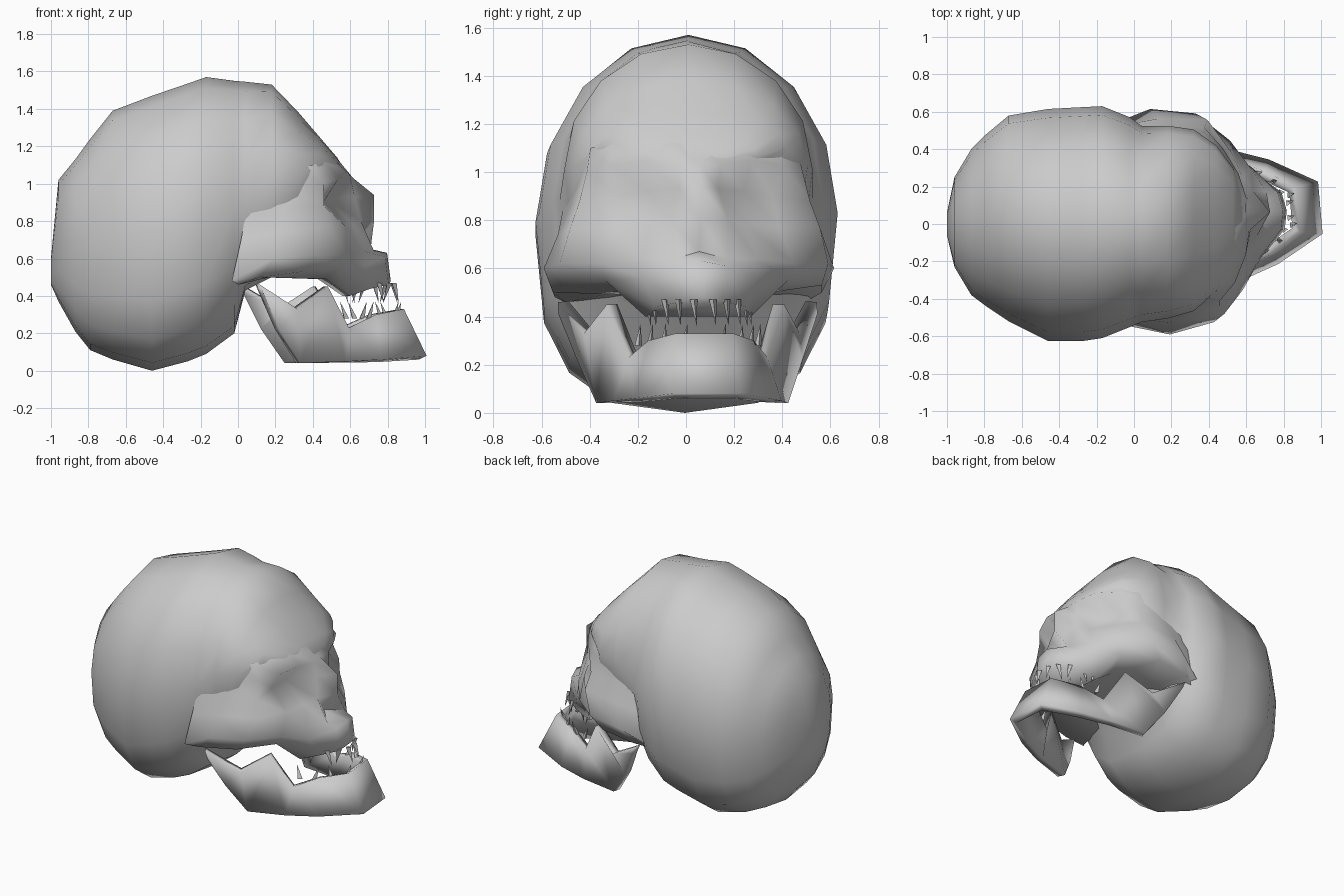
import bpy, bmesh, math
from mathutils import Matrix, Vector

if "Cube" in bpy.data.objects:
    bpy.data.objects.remove(bpy.data.objects["Cube"])

YAW = Matrix.Rotation(math.radians(5), 4, 'Z')   # face is turned slightly


def finish(name, bm, angle):
    bmesh.ops.recalc_face_normals(bm, faces=bm.faces)
    me = bpy.data.meshes.new(name)
    bm.to_mesh(me)
    bm.free()
    ob = bpy.data.objects.new(name, me)
    bpy.context.collection.objects.link(ob)
    bpy.ops.object.select_all(action='DESELECT')
    ob.select_set(True)
    bpy.context.view_layer.objects.active = ob
    bpy.ops.object.shade_smooth_by_angle(angle=math.radians(angle))
    return ob


def sheet(bm, rows):
    vs = [[bm.verts.new(p) for p in r] for r in rows]
    for a, b in zip(vs, vs[1:]):
        for i in range(len(a) - 1):
            bm.faces.new((a[i], a[i + 1], b[i + 1], b[i]))
    return vs


def both_sides(half):
    # half row from midline outwards -> full row
    return [(x, -y, z) for x, y, z in reversed(half) if y > 0] + list(half)


# Cranium: cross-sections along x (x, bottom, top, half width, sideways shift)
sections = [(-1.0, .46, .6, .06, 0), (-.96, .37, 1.02, .24, .01), (-.87, .21, 1.13, .39, .01),
            (-.79, .11, 1.24, .46, .02), (-.67, .06, 1.39, .55, .03), (-.46, .0, 1.47, .62, -.005),
            (-.27, .05, 1.535, .625, 0), (-.17, .09, 1.57, .62, .01), (-.02, .2, 1.55, .56, .01),
            (.04, .43, 1.545, .525, 0), (.18, .5, 1.53, .515, .01), (.32, .66, 1.385, .485, .02),
            (.44, .96, 1.245, .39, .03), (.53, 1.0, 1.14, .26, .04), (.58, 1.03, 1.06, .1, .05)]
N = 16
bm = bmesh.new()
rings = []
for x, lo, hi, w, cy in sections:
    ring = []
    mid = min(max((lo + hi) / 2, .7), .88) if lo < .5 and hi > 1.1 else (lo + hi) / 2
    for i in range(N):
        t = 2 * math.pi * i / N
        c, s = round(math.cos(t), 5), round(math.sin(t), 5)
        e = 1.0 if c > 0 else .74
        h = hi - mid if c > 0 else mid - lo
        ring.append(bm.verts.new((x, cy + math.copysign(abs(s) ** e, s) * w,
                                  mid + math.copysign(abs(c) ** e, c) * h)))
    rings.append(ring)
for a, b in zip(rings, rings[1:]):
    for i in range(N):
        j = (i + 1) % N
        bm.faces.new((a[i], a[j], b[j], b[i]))
bm.faces.new(rings[0])
bm.faces.new(rings[-1])
finish("cranium", bm, 80)

# Face: half rows from midline to temple, brow down to upper gum
face = [
    [(.54, 0, 1.12), (.535, .10, 1.12), (.49, .22, 1.13), (.43, .35, 1.12), (.36, .43, 1.10), (.26, .44, 1.06), (.1, .46, 1.06)],
    [(.60, 0, 1.03), (.61, .09, 1.03), (.58, .22, 1.05), (.51, .36, 1.03), (.42, .45, 1.0), (.24, .47, .97), (.05, .49, .97)],
    [(.73, 0, .94), (.62, .08, .93), (.46, .20, .92), (.43, .32, .90), (.42, .48, .88), (.2, .50, .86), (.0, .51, .86)],
    [(.73, 0, .80), (.65, .12, .80), (.60, .20, .78), (.55, .34, .77), (.44, .52, .77), (.18, .55, .74), (-.03, .53, .7)],
    [(.63, 0, .67), (.72, .11, .64), (.65, .24, .64), (.55, .40, .62), (.38, .56, .62), (.14, .605, .6), (-.08, .54, .48)],
    [(.80, 0, .63), (.78, .10, .61), (.66, .24, .56), (.50, .38, .55), (.30, .54, .53), (.07, .56, .50), (-.04, .5, .46)],
    [(.82, 0, .48), (.80, .10, .46), (.70, .19, .44), (.58, .22, .40), (.45, .24, .49), (.14, .30, .5), (.0, .3, .48)],
]
bm = bmesh.new()
vs = sheet(bm, [both_sides(r) for r in face])
# Palate closing the underside
low, n = vs[-1], len(vs[-1])
m = n // 2
for i in range(m - 1):
    bm.faces.new((low[i], low[i + 1], low[n - 2 - i], low[n - 1 - i]))
bm.faces.new((low[m - 1], low[m], low[m + 1]))
bmesh.ops.transform(bm, matrix=YAW, verts=bm.verts)
finish("face", bm, 75)

# Lower jaw: top and bottom edges from chin back to the hinge
jaw_top = [(.88, .12, .33), (.72, .22, .30), (.57, .29, .23), (.45, .37, .45), (.28, .45, .33), (.07, .54, .46)]
jaw_low = [(1.0, .14, .08), (.75, .28, .06), (.55, .35, .05), (.30, .40, .04), (.18, .47, .22), (.09, .54, .41)]
bm = bmesh.new()
sheet(bm, [both_sides(jaw_top), both_sides(jaw_low)])
bmesh.ops.transform(bm, matrix=YAW, verts=bm.verts)
jaw = finish("lower_jaw", bm, 60)
mod = jaw.modifiers.new("thickness", 'SOLIDIFY')
mod.thickness = .05
# grow towards the inside of the jaw
front = max(jaw.data.polygons, key=lambda p: p.center.x)
mod.offset = -1 if front.normal.x > 0 else 1


# Teeth: thin spikes along the gum line
def teeth(name, spots, z0, z1):
    bm = bmesh.new()
    for k, (x, y) in enumerate(spots):
        for s in (-1, 1):
            lean = .03 * (-1) ** k
            base, tip = Vector((x, y * s, z0)), Vector((x + lean, y * s + .01, z1))
            rim = [bm.verts.new(base + Vector((.018 * math.cos(a), .018 * math.sin(a), 0)))
                   for a in (0, 2.1, 4.2)]
            top = bm.verts.new(tip)
            bm.faces.new(rim)
            for i in range(3):
                bm.faces.new((rim[i], rim[(i + 1) % 3], top))
    bmesh.ops.transform(bm, matrix=YAW, verts=bm.verts)
    finish(name, bm, 30)


teeth("upper_teeth", [(.83, .04), (.80, .10), (.74, .15), (.66, .19), (.58, .21)], .47, .36)
teeth("lower_teeth", [(.84, .08), (.78, .16), (.68, .21), (.60, .25)], .28, .37)
